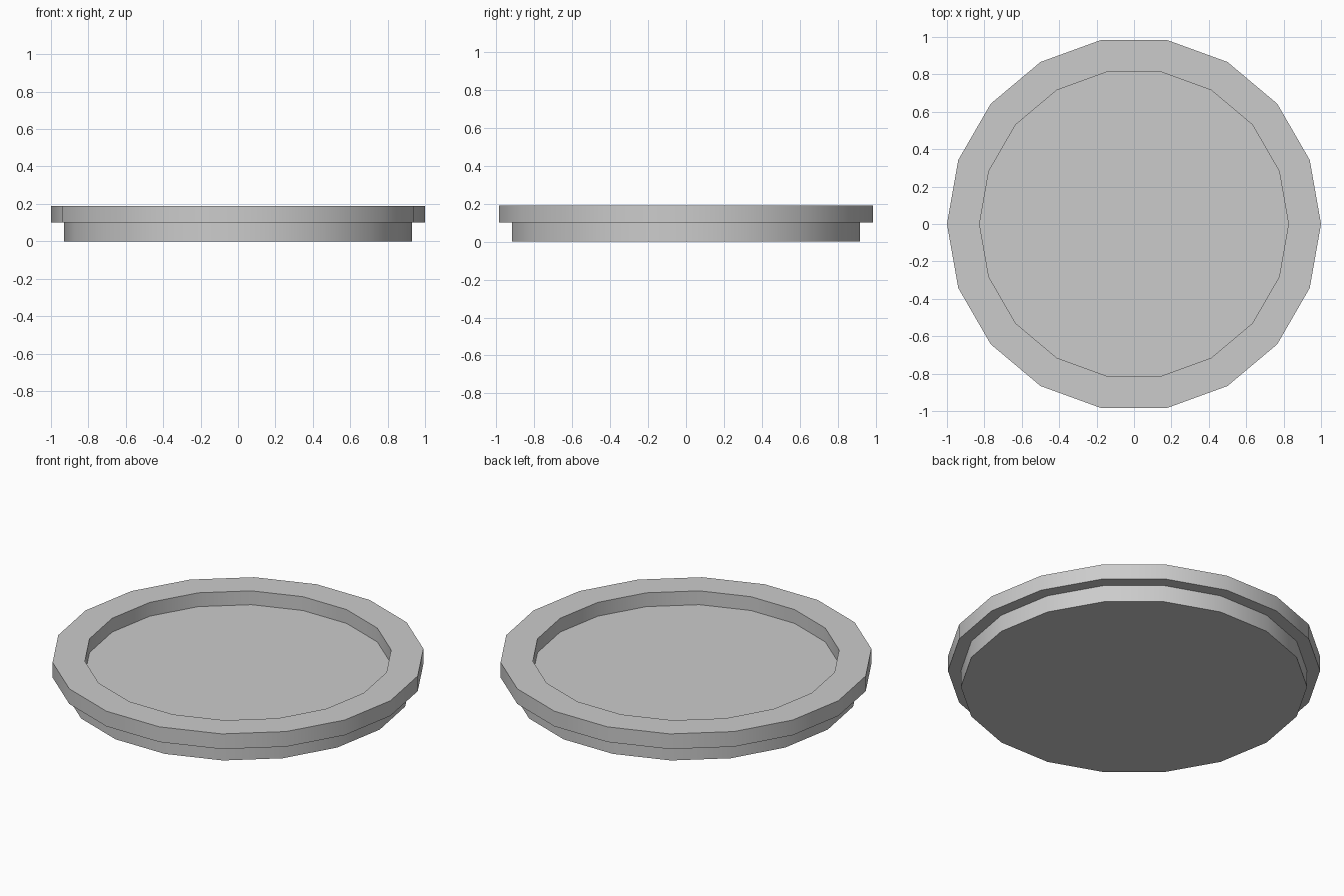
import bpy
import bmesh
from math import cos, sin, tau, radians

if "Cube" in bpy.data.objects:
    bpy.data.objects.remove(bpy.data.objects["Cube"])

SIDES = 18

# Cross-section (radius, height) from the bottom edge, over the rim, to the recessed floor
profile = [
    (0.93, 0.0), (0.93, 0.10),   # base wall
    (1.00, 0.10), (1.00, 0.19),  # overhanging rim
    (0.826, 0.19), (0.826, 0.108),  # recess wall
]


def ring(bm, radius, z):
    return [bm.verts.new((radius * cos(tau * i / SIDES), radius * sin(tau * i / SIDES), z))
            for i in range(SIDES)]


# Shallow round tray, lathed from the profile
bm = bmesh.new()
rings = [ring(bm, r, z) for r, z in profile]
for low, high in zip(rings, rings[1:]):
    for i in range(SIDES):
        j = (i + 1) % SIDES
        bm.faces.new((low[i], low[j], high[j], high[i]))

# Underside and recessed floor
bm.faces.new(rings[0][::-1])
bm.faces.new(rings[-1])
bmesh.ops.recalc_face_normals(bm, faces=bm.faces)

mesh = bpy.data.meshes.new("round_tray")
bm.to_mesh(mesh)
bm.free()
tray = bpy.data.objects.new("round_tray", mesh)
bpy.context.collection.objects.link(tray)

# Smooth around the walls, crisp at the rim corners
bpy.context.view_layer.objects.active = tray
tray.select_set(True)
bpy.ops.object.shade_smooth_by_angle(angle=radians(30))
